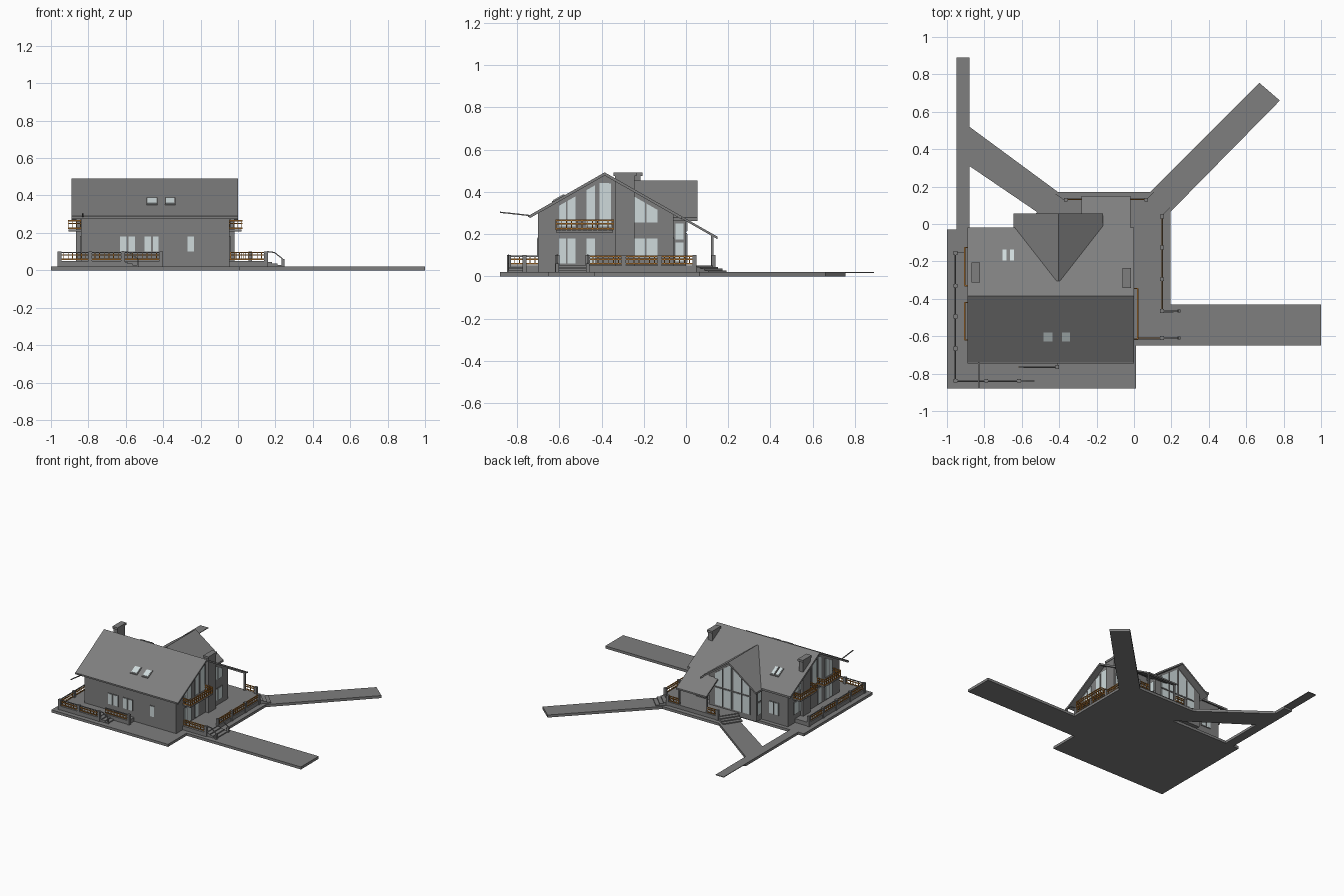
import bpy, bmesh, math
from mathutils import Vector, Matrix

cube = bpy.data.objects.get("Cube")
if cube:
    bpy.data.objects.remove(cube, do_unlink=True)


def material(name, rgb):
    m = bpy.data.materials.new(name)
    m.use_nodes = True
    m.diffuse_color = (*rgb, 1)
    m.node_tree.nodes["Principled BSDF"].inputs["Base Color"].default_value = (*rgb, 1)
    return m


GREY = material("stone grey", (0.21, 0.21, 0.21))
GLASS = material("pale glass", (0.62, 0.70, 0.71))
WOOD = material("orange wood", (0.48, 0.19, 0.03))
parts = {}


def mesh(name, mat):
    return parts.setdefault(name, (bmesh.new(), mat))[0]


def prism(name, pts, axis, a, b, mat=GREY):
    """Extrude a 2D outline along an axis from a to b."""
    bm = mesh(name, mat)

    def place(p, d):
        return {"x": (d, p[0], p[1]), "y": (p[0], d, p[1]), "z": (p[0], p[1], d)}[axis]
    lo = [bm.verts.new(place(p, a)) for p in pts]
    hi = [bm.verts.new(place(p, b)) for p in pts]
    bm.faces.new(lo)
    bm.faces.new(hi)
    for i in range(len(pts)):
        j = (i + 1) % len(pts)
        bm.faces.new((lo[i], lo[j], hi[j], hi[i]))


def rect(u0, u1, v0, v1):
    return [(u0, v0), (u1, v0), (u1, v1), (u0, v1)]


def box(name, x, y, z, mat=GREY):
    prism(name, rect(*x, *y), "z", *z, mat)


def bar(name, p, q, r=0.003, mat=GREY):
    """Square bar between two points."""
    p, q = Vector(p), Vector(q)
    d = q - p
    m = (Matrix.Translation((p + q) / 2) @ d.to_track_quat("Z", "Y").to_matrix().to_4x4()
         @ Matrix.Diagonal((2 * r, 2 * r, d.length, 1)))
    bmesh.ops.create_cube(mesh(name, mat), size=1, matrix=m)


def rail(name, path, z0, z1, top=GREY):
    """Handrail, wooden lower rail and balusters along a ground path."""
    for (ax, ay), (bx, by) in zip(path, path[1:]):
        n = max(2, round(math.hypot(bx - ax, by - ay) / 0.025))
        bar(name + ("_handrail" if top is GREY else "_wood"), (ax, ay, z1), (bx, by, z1), 0.003, top)
        for k in (0.1, 0.65):
            z = z0 + (z1 - z0) * k
            bar(name + "_wood", (ax, ay, z), (bx, by, z), 0.003, WOOD)
        for i in range(n + 1):
            x, y = ax + (bx - ax) * i / n, ay + (by - ay) * i / n
            bar(name + "_wood", (x, y, z0), (x, y, z1), 0.002, WOOD)


def pillars(spots, top=0.1, r=0.01):
    for x, y in spots:
        box("terrace_pillars", (x - r, x + r), (y - r, y + r), (0.02, top))


def steps(name, x, y, angle, width):
    """Three steps descending away from the terrace edge."""
    for i in range(3):
        m = (Matrix.Translation((x, y, 0)) @ Matrix.Rotation(math.radians(angle), 4, "Z")
             @ Matrix.Translation((0.014 + 0.028 * i, 0, 0.031 - 0.004 * i))
             @ Matrix.Diagonal((0.028, width, 0.026 - 0.008 * i, 1)))
        bmesh.ops.create_cube(mesh(name, GREY), size=1, matrix=m)


# Ground slab and paths
G = (0, 0.02)
prism("yard", [(-1, -.88), (.01, -.88), (.01, -.65), (.195, -.65), (.195, .065),
               (.085, .17), (-.405, .17), (-.38, -.03), (-1, -.03)], "z", *G)
prism("side_path", rect(.195, 1, -.65, -.43), "z", *G)
prism("diagonal_path", [(.195, .065), (.78, .66), (.67, .755), (.085, .17)], "z", *G)
prism("back_path", [(-.405, .17), (-.88, .52), (-.88, .31), (-.38, -.03)], "z", *G)
prism("long_path", rect(-.95, -.88, -.03, .62), "z", *G)
prism("long_path_end", rect(-.95, -.88, .62, .89), "z", .015, .02)

# Raised terraces
T = (0.02, 0.05)
prism("front_terrace", [(-.96, -.845), (-.62, -.845), (-.62, -.77), (-.41, -.77), (-.41, -.69),
                        (-.83, -.69), (-.83, -.15), (-.96, -.15)], "z", *T)
prism("back_terrace", [(-.06, -.62), (.155, -.62), (.155, .045), (.065, .135), (-.37, .135),
                       (-.46, 0), (-.46, -.1), (-.06, -.1)], "z", *T)

# Stairs with sloping handrails
steps("side_stairs", .155, -.54, 0, .14)
steps("front_stairs", -.62, -.805, 0, .07)
steps("diagonal_stairs", .11, .09, 45, .12)
steps("back_stairs", -.415, .0675, 146, .15)
for x, y in ((.155, -.61), (.155, -.465), (-.62, -.84)):
    bar("stair_handrails", (x, y, .1), (x + .04, y, .095))
    bar("stair_handrails", (x + .04, y, .095), (x + .085, y, .06))
    bar("stair_handrails", (x + .085, y, .06), (x + .085, y, .02))

# Terrace pillars and railings
W = [(-.955, y) for y in (-.155, -.33, -.495, -.665)]
F = [(-.955, -.838), (-.79, -.838), (-.615, -.838)]
E = [(.15, y) for y in (.04, -.125, -.295, -.465)]
pillars(W + F + E + [(-.41, -.765), (.15, -.61), (-.365, .13), (.065, .13)])
pillars([(.24, -.61), (.24, -.465)], .06, .008)
rail("front_railing", W + F, .055, .095)
rail("entry_railing", [(-.615, -.765), (-.41, -.765)], .055, .095)
rail("side_railing", E, .055, .095, WOOD)
rail("corner_railing", [(.15, -.61), (-.04, -.61)], .055, .095, WOOD)
rail("back_railing_a", [(-.365, .13), (-.28, .13)], .055, .095, WOOD)
rail("back_railing_b", [(-.03, .13), (.065, .13)], .055, .095, WOOD)

# House body and rear wing
RY, RZ, S = -.385, .492, .57
CX, CZ, CS = -.405, .453, .73


def roof(y):
    return RZ - S * abs(y - RY)


def wing(x):
    return CZ - CS * abs(x - CX)


prism("house_walls", [(-.70, .02), (-.06, .02), (-.06, roof(-.06) - .012), (RY, RZ - .012),
                      (-.70, roof(-.70) - .012)], "x", -.84, -.045)
prism("wing_walls", [(-.61, .02), (-.2, .02), (-.2, wing(-.2) - .012), (CX, CZ - .012),
                     (-.61, wing(-.61) - .012)], "y", -.2, 0)


def chevron(lo, mid, hi, f, t):
    up = [(u, f(u)) for u in (lo, mid, hi)]
    return up + [(u, v - t) for u, v in reversed(up)]


# Roofs
prism("main_roof", chevron(-.74, RY, -.02, roof, .015), "x", -.89, 0)
prism("wing_roof", chevron(-.645, CX, -.165, wing, .015), "y", -.305, .055)
prism("porch_roof", [(-.02, roof(-.02)), (.15, roof(.15)), (.15, roof(.15) - .012),
                     (-.02, roof(-.02) - .012)], "x", -.28, -.02)
for x in (-.27, -.03):
    bar("porch_posts", (x, .125, .05), (x, .125, roof(.125) - .008), .006)
bar("porch_beam", (-.28, .125, roof(.125) - .014), (-.02, .125, roof(.125) - .014), .006)
bar("front_gutter", (-.89, -.742, .285), (0, -.742, .285), .005)
bar("gutter_spout", (-.83, -.742, .288), (-.83, -.88, .303), .003)

# Skylights lying on the roof slopes
for x0, x1, y0, y1 in ((-.49, -.43, -.635, -.575), (-.39, -.335, -.635, -.575),
                       (-.71, -.675, -.20, -.13), (-.67, -.635, -.20, -.13)):
    for name, g, h, mat in (("skylight_frames", 0, .005, GREY), ("skylight_glass", .006, .008, GLASS)):
        a, b = y0 + g, y1 - g
        prism(name, [(a, roof(a) - .004), (b, roof(b) - .004), (b, roof(b) + h), (a, roof(a) + h)],
              "x", x0 + g, x1 - g, mat)


def window(name, axis, face, out, u0, u1, z0, z1, z2=None):
    """Glazed pane on a wall, with a frame; z1 and z2 are the heights at u0 and u1."""
    z2 = z1 if z2 is None else z2
    for part, g, d, mat in (("_frames", .004, .004, GREY), ("_glass", 0, .006, GLASS)):
        prism(name + part, [(u0 - g, z0 - g), (u1 + g, z0 - g), (u1 + g, z2 + g), (u0 - g, z1 + g)],
              axis, face - out * .002, face + out * d, mat)


# Gable ends: windows, balconies and chimneys on both sides
for side, face, out in (("left", -.045, 1), ("right", -.84, -1)):
    for u0, u1 in ((-.602, -.568), (-.56, -.522), (-.47, -.43), (-.41, -.355),
                   (-.245, -.195), (-.187, -.135)):
        window(side + "_upper_window", "x", face, out, u0, u1, .235 if u1 < -.3 else .255,
               roof(u0) - .035, roof(u1) - .035)
    for u0, u1, z in ((-.602, -.568, .06), (-.56, -.522, .06), (-.47, -.43, .06),
                      (-.245, -.195, .09), (-.187, -.135, .09)):
        window(side + "_lower_window", "x", face, out, u0, u1, z, .18)
    spans = [(-.615, -.345)] if out > 0 else [(-.62, -.42), (-.33, -.125)]
    for y0, y1 in spans:
        edge = face + out * .065
        box(side + "_balcony_floor", sorted((face, edge)), (y0, y1), (.207, .218))
        rail(side + "_balcony", [(face, y0), (edge, y0), (edge, y1), (face, y1)], .22, .265, WOOD)
    y = -.335 if out > 0 else -.305
    box(side + "_chimney", sorted((face - out * .012, face + out * .025)), (y, y + .09), (.02, .475))
    box(side + "_chimney_cap", sorted((face - out * .016, face + out * .029)),
        (y - .008, y + .1), (.475, .492))

# Front windows
for x0, x1 in ((-.63, -.595), (-.585, -.55), (-.5, -.465), (-.455, -.425), (-.27, -.235)):
    window("front_window", "y", -.70, -1, x0, x1, .1, .18)

# Back windows
for x0, x1 in ((-.76, -.725), (-.715, -.68), (-.16, -.11)):
    window("back_window", "y", -.06, 1, x0, x1, .09, .18)
for s in (-1, 1):
    for a, b in ((.01, .075), (.09, .15)):
        u0, u1 = sorted((CX + s * a, CX + s * b))
        window("wing_window", "y", 0, 1, u0, u1, .065, .2)
        window("wing_window", "y", 0, 1, u0, u1, .215, wing(u0) - .035, wing(u1) - .035)
    window("wing_side_window", "x", CX + s * .205, s, -.05, -.012, .07, .16)
    window("wing_side_window", "x", CX + s * .205, s, -.05, -.012, .175, .25)

# Turn the collected meshes into objects
for name, (bm, mat) in parts.items():
    bmesh.ops.recalc_face_normals(bm, faces=bm.faces)
    data = bpy.data.meshes.new(name)
    bm.to_mesh(data)
    bm.free()
    data.materials.append(mat)
    bpy.context.scene.collection.objects.link(bpy.data.objects.new(name, data))
